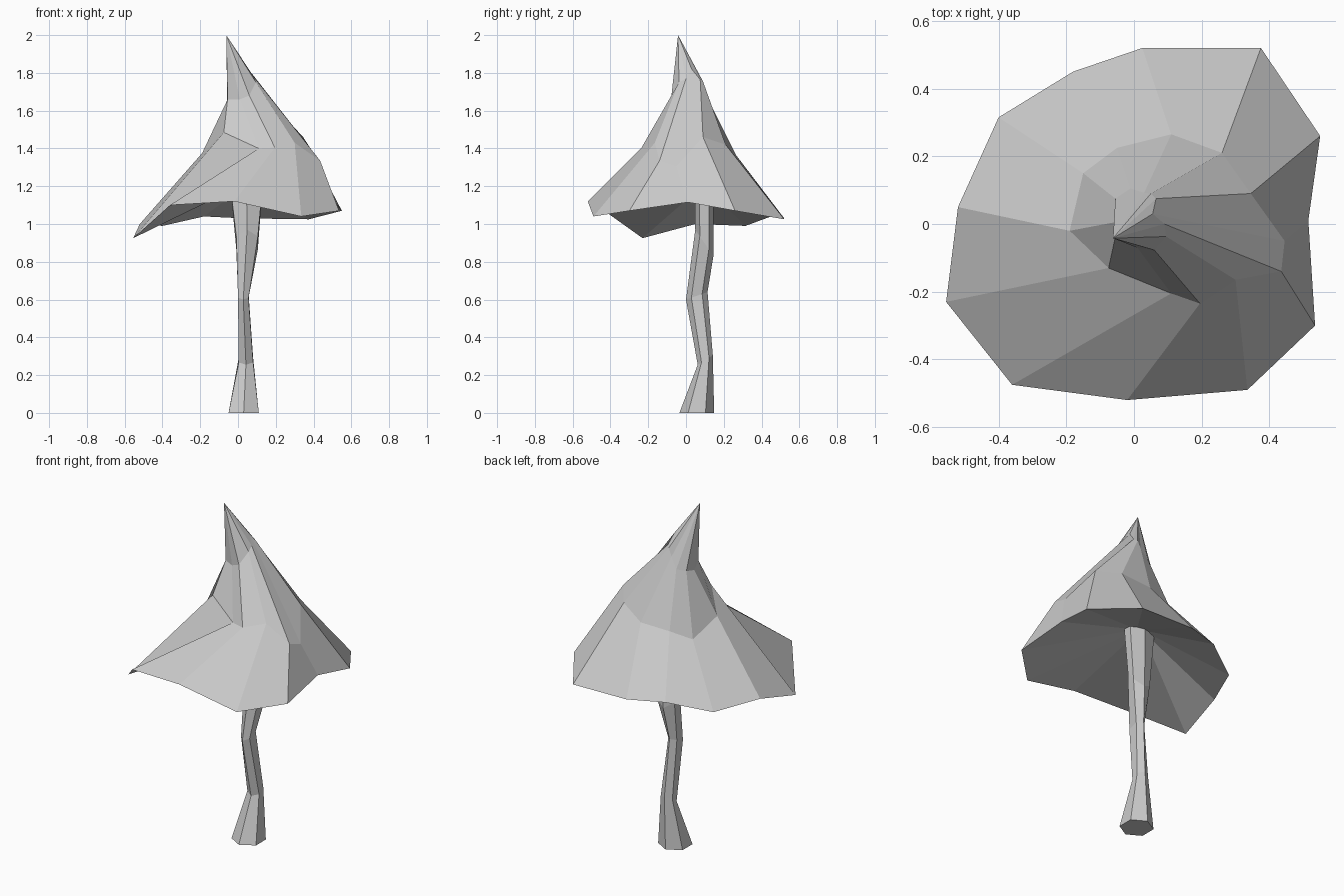
import bpy, bmesh, math

grey = bpy.data.materials.new("pale grey")
grey.diffuse_color = (0.6, 0.6, 0.6, 1)


def loft(name, rings, apex=None, close_last=False):
    """Skin matching rings of points from bottom to top."""
    bm = bmesh.new()
    loops = [[bm.verts.new(p) for p in ring] for ring in rings]
    n = len(loops[0])
    for low, high in zip(loops, loops[1:]):
        for i in range(n):
            j = (i + 1) % n
            bm.faces.new((low[i], low[j], high[j], high[i]))
    if apex:
        tip = bm.verts.new(apex)
        for i in range(n):
            bm.faces.new((loops[-1][i], loops[-1][(i + 1) % n], tip))
    bm.faces.new(loops[0][::-1])
    if close_last:
        bm.faces.new(loops[-1])
    bmesh.ops.recalc_face_normals(bm, faces=bm.faces)
    mesh = bpy.data.meshes.new(name)
    bm.to_mesh(mesh)
    bm.free()
    mesh.materials.append(grey)
    obj = bpy.data.objects.new(name, mesh)
    bpy.context.collection.objects.link(obj)
    return obj


def hexagon(x, y, z, rx, ry, tilt=0):
    """Hexagon pointing along y; tilt is the rise from centre to back point."""
    ring = []
    for k in range(6):
        a = math.radians(30 + 60 * k)
        s = math.sin(a)
        ring.append((x + rx * math.cos(a) / 0.866, y + ry * s, z + tilt * s))
    return ring


# Crooked stem
loft("stem", [
    hexagon(0.03, 0.057, 0, 0.08, 0.092),
    hexagon(0.042, 0.102, 0.28, 0.038, 0.04, 0.025),
    hexagon(0.028, 0.057, 0.62, 0.028, 0.057, 0.02),
    hexagon(0.048, 0.097, 0.90, 0.057, 0.048, -0.07),
    hexagon(0.045, 0.097, 1.20, 0.085, 0.05),
], close_last=True)

# Twisted cap: wavy rim, sagging shoulder, narrow neck and a bent tip
rim = [(0.55, 0.26, 1.07), (0.375, 0.52, 1.025), (0.025, 0.52, 1.03),
       (-0.18, 0.45, 1.04), (-0.40, 0.315, 0.99), (-0.52, 0.05, 1.0),
       (-0.555, -0.23, 0.925), (-0.36, -0.475, 1.10), (-0.02, -0.52, 1.12),
       (0.335, -0.49, 1.04), (0.535, -0.30, 1.07), (0.515, 0.01, 1.115)]
shoulder = [(0.345, 0.09, 1.46), (0.26, 0.21, 1.42), (0.11, 0.265, 1.365),
            (-0.05, 0.225, 1.34), (-0.15, 0.15, 1.29), (-0.19, -0.02, 1.375),
            (-0.075, -0.13, 1.485), (0.11, -0.205, 1.40), (0.195, -0.235, 1.405),
            (0.30, -0.165, 1.43), (0.435, -0.14, 1.335), (0.445, -0.05, 1.305)]
neck = [(0.065, 0.075, 1.765), (0.05, 0.09, 1.755), (0.03, 0.092, 1.71),
        (-0.01, 0.105, 1.65), (-0.055, 0.075, 1.64), (-0.057, 0.005, 1.62),
        (-0.055, -0.037, 1.66), (0.01, -0.07, 1.66), (0.06, -0.077, 1.68),
        (0.095, -0.037, 1.75), (0.09, 0.0, 1.77), (0.055, 0.03, 1.82)]
# Shallow hollow underneath, meeting the stem top
hollow = [(0.045 + 0.06 * math.cos(math.radians(25 + 30 * k)),
           0.09 + 0.04 * math.sin(math.radians(25 + 30 * k)), 1.19)
          for k in range(12)]
loft("cap", [hollow, rim, shoulder, neck], apex=(-0.062, -0.042, 2.0))
